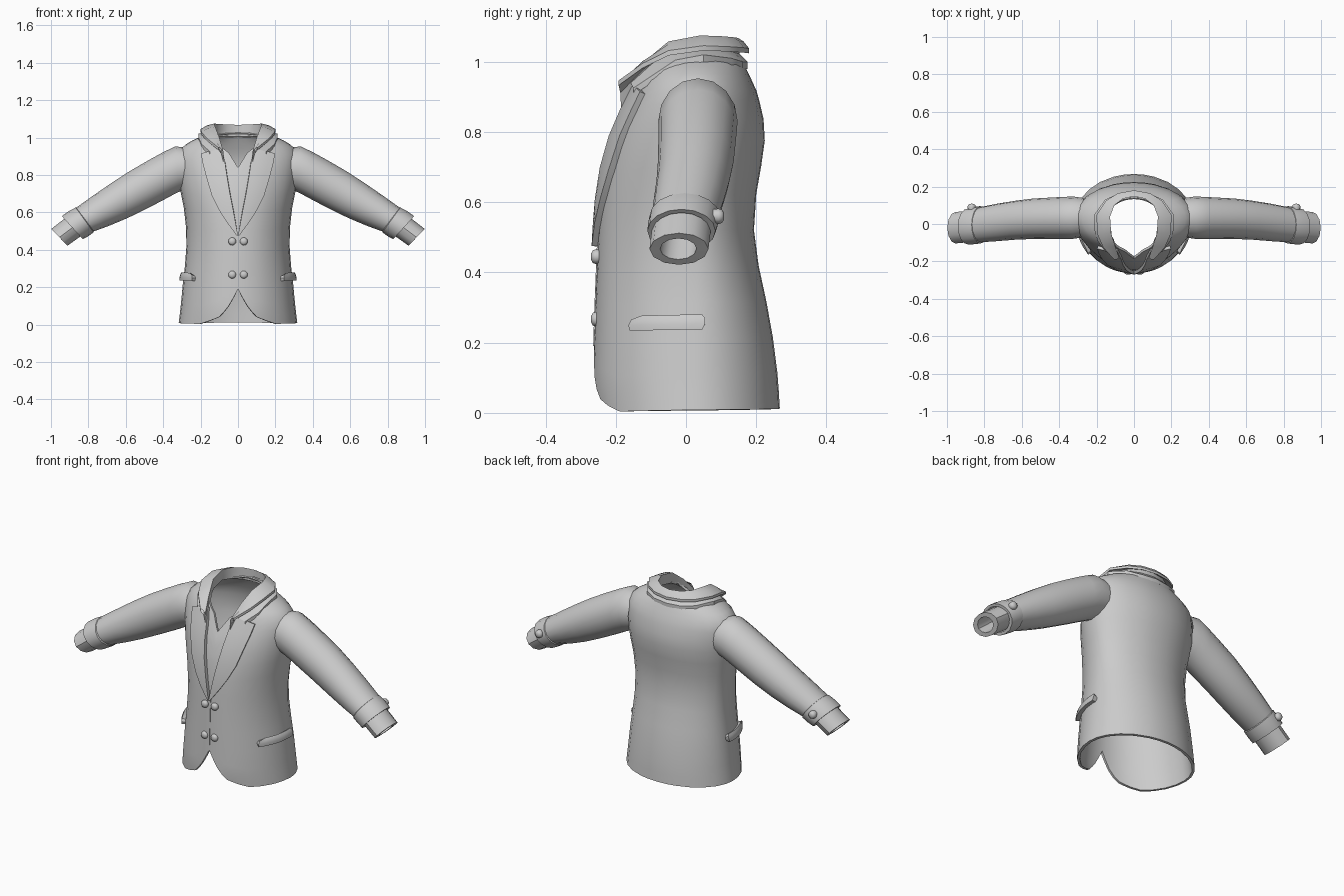
import bpy, bmesh, math
from mathutils import Vector

if "Cube" in bpy.data.objects:
    bpy.data.objects.remove(bpy.data.objects["Cube"])

cloth = bpy.data.materials.new("grey cloth")
cloth.diffuse_color = (0.6, 0.6, 0.6, 1)
cloth.use_nodes = True
cloth.node_tree.nodes["Principled BSDF"].inputs["Base Color"].default_value = cloth.diffuse_color


def lerp_table(table, t):
    if t <= table[0][0]:
        return table[0][1]
    for (t0, v0), (t1, v1) in zip(table, table[1:]):
        if t <= t1:
            return v0 + (v1 - v0) * (t - t0) / (t1 - t0)
    return table[-1][1]


# Torso profiles by height: half width, front and back
WIDTH = [(0, .318), (.1, .306), (.2, .297), (.3, .285), (.4, .276), (.5, .276), (.6, .285),
         (.7, .305), (.8, .322), (.88, .326), (.93, .315), (.96, .285), (.99, .235), (1.03, .14)]
FRONT = [(0, -.255), (.08, -.265), (.3, -.258), (.5, -.25), (.6, -.244), (.7, -.23), (.8, -.203),
         (.87, -.172), (.94, -.14), (1.0, -.108), (1.03, -.085)]
BACK = [(0, .268), (.1, .262), (.2, .25), (.3, .233), (.4, .21), (.5, .194), (.58, .192),
        (.68, .211), (.78, .225), (.85, .22), (.92, .2), (.98, .172), (1.03, .145)]
# Neckline and hem heights by angle from the front centre
NECK = [(0, .84), (9, .92), (30, .995), (55, 1.025), (180, 1.03)]
HEM = [(0, .19), (5, .14), (11, .085), (19, .04), (29, .02), (40, .004), (80, .008), (180, .012)]
YC = .03


def torso_point(deg, z, off=0.0):
    """Point on the torso surface, pushed out by off."""
    c, s = math.cos(math.radians(deg)), math.sin(math.radians(deg))
    b = YC - lerp_table(FRONT, z) if c > 0 else lerp_table(BACK, z) - YC
    return Vector(((lerp_table(WIDTH, z) + off) * s, YC - (b + off) * c, z))


def front_point(x, z, off):
    ratio = min(1, x / (lerp_table(WIDTH, z) + off))
    return torso_point(math.degrees(math.asin(ratio)), z, off)


def make(name, rows, closed=False, caps=False, solid=0, mirror=True, fix=False, angle=35):
    """Skin rows of points into a mesh, mirror it and shade it."""
    bm = bmesh.new()
    grid = [[bm.verts.new(p) for p in row] for row in rows]
    n = len(rows[0])
    for r0, r1 in zip(grid, grid[1:]):
        for i in range(n if closed else n - 1):
            k = (i + 1) % n
            bm.faces.new((r0[i], r0[k], r1[k], r1[i]))
    if caps:
        bm.faces.new(grid[0])
        bm.faces.new(grid[-1])
    if fix:
        bmesh.ops.recalc_face_normals(bm, faces=bm.faces)
    mesh = bpy.data.meshes.new(name)
    bm.to_mesh(mesh)
    bm.free()
    obj = bpy.data.objects.new(name, mesh)
    bpy.context.collection.objects.link(obj)
    mesh.materials.append(cloth)
    if mirror:
        m = obj.modifiers.new("mirror", 'MIRROR')
        m.merge_threshold = .0005
    if solid:
        s = obj.modifiers.new("thickness", 'SOLIDIFY')
        s.thickness, s.offset = solid, -1
    bpy.ops.object.select_all(action='DESELECT')
    obj.select_set(True)
    bpy.context.view_layer.objects.active = obj
    bpy.ops.object.convert(target='MESH')
    bpy.ops.object.shade_smooth_by_angle(angle=math.radians(angle))
    return obj


# Torso shell with V neck and cutaway hem
angles = [0, 4, 9, 14, 19, 24, 30, 40, 52, 65, 78, 90, 102, 115, 130, 145, 160, 170, 180]
steps = [0, .05, .1, .2, .3, .4, .5, .6, .68, .75, .81, .86, .89, .92, .94, .96, .98, 1]
rows = []
for t in steps:
    row = []
    for d in angles:
        lo, hi = lerp_table(HEM, d), lerp_table(NECK, d)
        row.append(torso_point(d, lo + (hi - lo) * t))
    rows.append(row)
make("torso", rows, solid=.014)

# Lapels lying on the chest: inner x, inner z, outer x, outer z
LAPEL = [(0, .475, .006, .475), (.012, .54, .058, .545), (.025, .61, .1, .61),
         (.043, .7, .14, .69), (.058, .79, .17, .79), (.07, .87, .188, .86), (.09, .945, .198, .915)]
rows = []
for xi, zi, xo, zo in LAPEL:
    rows.append([front_point(xi + (xo - xi) * k / 4, zi + (zo - zi) * k / 4, .018) for k in range(5)])
make("lapel", rows, solid=.02)

# Collar: fold edge and leaf edge from the front tip to the centre back
COLLAR = [((.078, -.185, .925), (.105, -.192, .947)), ((.1, -.12, 1.0), (.165, -.125, .995)),
          ((.122, -.05, 1.058), (.198, -.05, 1.032)), ((.128, .04, 1.075), (.2, .05, 1.046)),
          ((.105, .1, 1.073), (.15, .125, 1.043)), ((.06, .135, 1.07), (.085, .165, 1.04)),
          ((0, .148, 1.068), (0, .18, 1.038))]
rows = []
for fold, leaf in COLLAR:
    f, l = Vector(fold), Vector(leaf)
    rows.append([f, f * .5 + l * .5 + Vector((0, 0, .005)), l, l - Vector((0, 0, .014)),
                 f * .7 + l * .3 - Vector((0, 0, .02)), f - Vector((0, 0, .055))])
make("collar", rows, closed=True, fix=True)

# Lower collar leaf resting on the shoulders
LEAF = [((.085, -.16, .945), (.15, -.15, .925)), ((.11, -.1, 1.0), (.195, -.09, .965)),
        ((.125, -.04, 1.03), (.212, -.03, 1.005)), ((.13, .04, 1.045), (.212, .05, 1.02)),
        ((.105, .1, 1.04), (.155, .13, 1.01)), ((.06, .13, 1.035), (.085, .162, 1.0)),
        ((0, .14, 1.035), (0, .175, 1.0))]
rows = []
for top, edge in LEAF:
    a, b = Vector(top), Vector(edge)
    rows.append([a, b, b - Vector((0, 0, .02)), a - Vector((0, 0, .03))])
make("collar_leaf", rows, closed=True, fix=True)


def ring(top, bottom, cy, ry, n=16):
    """Oval ring between a top and bottom (x, z) point."""
    t, b = Vector((top[0], cy, top[1])), Vector((bottom[0], cy, bottom[1]))
    c, p = (t + b) / 2, (t - b) / 2
    return [c + p * math.cos(2 * math.pi * i / n) + Vector((0, ry * math.sin(2 * math.pi * i / n), 0))
            for i in range(n)]


# Sleeves
make("sleeve", [ring((.27, .945), (.27, .73), .034, .105),
                ring((.335, .953), (.315, .71), .034, .113),
                ring((.4, .922), (.355, .69), .033, .112),
                ring((.48, .878), (.42, .655), .031, .11),
                ring((.58, .82), (.5, .614), .028, .108),
                ring((.68, .755), (.59, .57), .02, .104),
                ring((.78, .686), (.69, .528), .008, .1),
                ring((.87, .622), (.775, .497), -.004, .094)], closed=True, fix=True)

# Turned cuff bands
make("cuff", [ring((.855, .62), (.77, .507), -.004, .085),
              ring((.868, .626), (.772, .493), -.004, .1),
              ring((.905, .607), (.8, .473), -.008, .1),
              ring((.942, .58), (.83, .457), -.013, .097),
              ring((.932, .57), (.84, .469), -.013, .08)], closed=True, fix=True)

# Inner cuffs with a hollow opening
make("inner_cuff", [ring((.91, .58), (.825, .484), -.012, .084, 12),
                    ring((.998, .512), (.912, .422), -.02, .084, 12),
                    ring((.983, .497), (.927, .437), -.022, .052, 12),
                    ring((.9, .565), (.845, .505), -.012, .052, 12)], closed=True, caps=True, fix=True)

# Pocket flaps wrapped round the hips
rows = []
for z, d0, d1, off in [(.234, 52, 94, .02), (.25, 51.5, 96, .022), (.266, 53, 96, .02), (.277, 59, 94, .014)]:
    rows.append([torso_point(d0 + (d1 - d0) * k / 6, z + .004 * k / 6, off) for k in range(7)])
make("pocket_flap", rows, solid=.024)


def button(name, x, y, z, r, depth, face):
    """Domed round button facing along y."""
    rows = []
    for rad, d in [(.9, -.4), (1, .3), (.85, .75), (.45, 1), (.02, 1.02)]:
        rows.append([(x + r * rad * math.cos(a), y + face * depth * d, z + r * rad * math.sin(a))
                     for a in [2 * math.pi * i / 12 for i in range(12)]])
    make(name, rows, closed=True, caps=True, fix=True, angle=50)


# Front and cuff buttons
for z in (.445, .267):
    button("front_button", .031, -.252, z, .021, .018, -1)
button("cuff_button", .868, .086, .56, .022, .022, 1)

# Front closing edge
make("front_edge", [[torso_point(0, z, .003) + Vector((x, 0, 0)) for x in (-.003, .003)]
                    for z in (.19, .3, .4, .48)], solid=.006, mirror=False)
